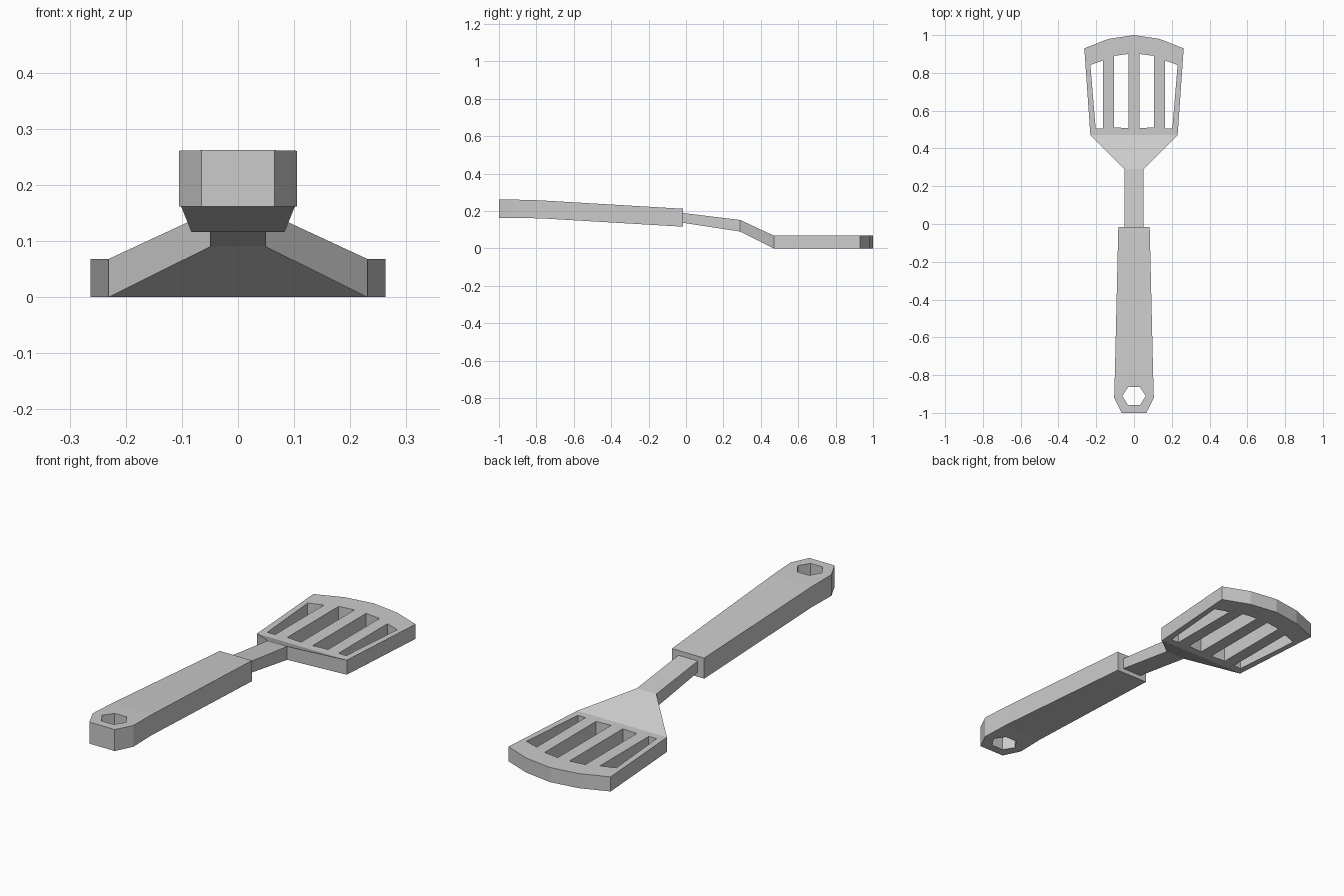
import bpy, bmesh
from math import cos, sin, pi

if "Cube" in bpy.data.objects:
    bpy.data.objects.remove(bpy.data.objects["Cube"])


def finish(bm, name):
    bmesh.ops.remove_doubles(bm, verts=bm.verts, dist=1e-4)
    bmesh.ops.recalc_face_normals(bm, faces=bm.faces)
    mesh = bpy.data.meshes.new(name)
    bm.to_mesh(mesh)
    bm.free()
    ob = bpy.data.objects.new(name, mesh)
    bpy.context.collection.objects.link(ob)
    return ob


def loft(name, stations):
    """Skin rectangular sections given as (y, half width, z bottom, z top)."""
    bm = bmesh.new()
    rings = [[bm.verts.new(p) for p in ((-w, y, b), (w, y, b), (w, y, t), (-w, y, t))]
             for y, w, b, t in stations]
    for r, s in zip(rings, rings[1:]):
        for i in range(4):
            j = (i + 1) % 4
            bm.faces.new((r[i], r[j], s[j], s[i]))
    bm.faces.new(rings[0])
    if stations[-1][1] > 0:
        bm.faces.new(rings[-1])
    return finish(bm, name)


def cut(ob, name, outlines):
    """Cut vertical holes with the given xy outlines."""
    bm = bmesh.new()
    for pts in outlines:
        low, high = [[bm.verts.new((x, y, z)) for x, y in pts] for z in (-0.2, 0.5)]
        n = len(pts)
        bm.faces.new(low)
        bm.faces.new(high)
        for i in range(n):
            j = (i + 1) % n
            bm.faces.new((low[i], low[j], high[j], high[i]))
    cutter = finish(bm, name)
    cutter.hide_render = True
    cutter.hide_set(True)
    mod = ob.modifiers.new("holes", 'BOOLEAN')
    mod.operation = 'DIFFERENCE'
    mod.solver = 'EXACT'
    mod.object = cutter


# Handle grip with a hexagonal hanging hole
handle = loft("handle", [(-1.0, 0.065, 0.162, 0.262), (-0.92, 0.105, 0.162, 0.261),
                         (-0.78, 0.101, 0.161, 0.257), (-0.015, 0.083, 0.116, 0.212)])
cut(handle, "hanging_hole_cutter",
    [[(0.062 * cos(i * pi / 3), -0.911 + 0.056 * sin(i * pi / 3)) for i in range(6)]])

# Neck, flared shoulder and blade with a faceted curved tip
blade = loft("neck_and_blade", [(-0.03, 0.05, 0.139, 0.191), (0.29, 0.05, 0.09, 0.152),
                                (0.47, 0.231, 0.0, 0.068), (0.93, 0.263, 0.0, 0.068),
                                (0.98, 0.135, 0.0, 0.068), (1.0, 0.0, 0.0, 0.068)])

# Four blade slots, mirrored about the centre
slots = [[(0.03, 0.507), (0.105, 0.512), (0.105, 0.89), (0.03, 0.9)],
         [(0.163, 0.507), (0.203, 0.505), (0.231, 0.842), (0.163, 0.866)]]
slots += [[(-x, y) for x, y in s] for s in slots]
cut(blade, "slot_cutter", slots)
